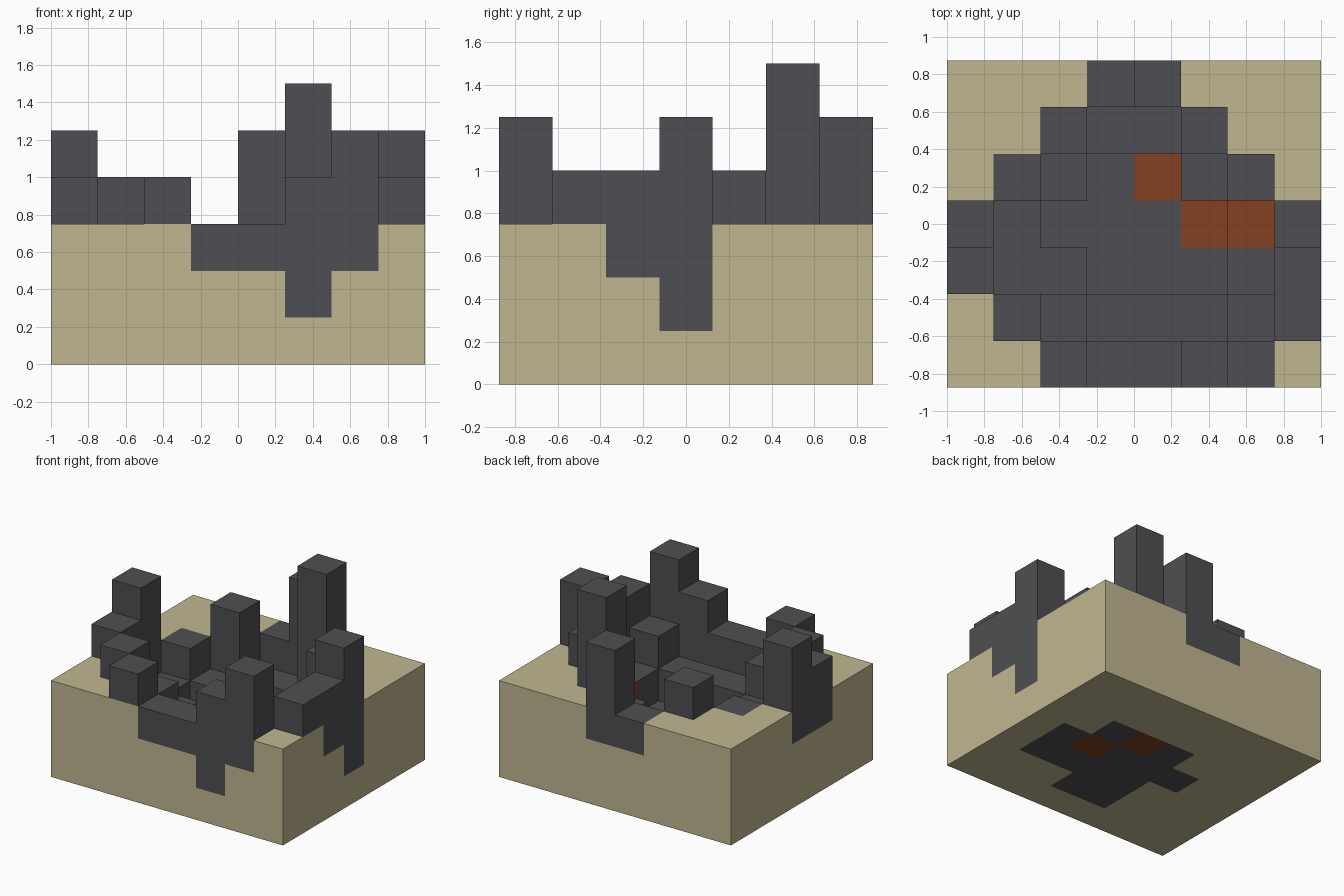
import bpy
import bmesh
from mathutils import Vector

cube = bpy.data.objects.get("Cube")
if cube:
    bpy.data.objects.remove(cube, do_unlink=True)

CELL = 0.25
COLS, ROWS, SAND_TOP = 8, 7, 3

# Rock columns, front row first: top level and lowest level of each cell
TOPS = ["..43345.", ".4322234", "42211124", "52111125",
        ".321124.", "..4226..", "...35..."]
BASES = ["..32212.", ".2100113", "21100002", "21000001",
         ".110001.", "..1111..", "...22..."]
EMBERS = [(4, 4, 0), (5, 3, 0), (6, 3, 1)]


def make_material(name, color):
    mat = bpy.data.materials.new(name)
    mat.use_nodes = True
    mat.diffuse_color = color
    mat.node_tree.nodes["Principled BSDF"].inputs["Base Color"].default_value = color
    return mat


# Fill the block grid with sand, rock and embers
grid = {}
for j in range(ROWS):
    for i in range(COLS):
        top, base = TOPS[j][i], BASES[j][i]
        if top == ".":
            top = base = SAND_TOP
        for k in range(int(top)):
            grid[i, j, k] = "rock_crater" if k >= int(base) else "sand_ground"
for cell in EMBERS:
    grid[cell] = "glowing_embers"


def build_part(name, mat):
    """Mesh the outer skin of all blocks that belong to one part."""
    bm = bmesh.new()
    corners = {}

    def corner(p):
        key = tuple(p)
        if key not in corners:
            corners[key] = bm.verts.new(((p[0] - COLS / 2) * CELL,
                                         (p[1] - ROWS / 2) * CELL,
                                         p[2] * CELL))
        return corners[key]

    for cell, part in grid.items():
        if part != name:
            continue
        for axis in range(3):
            u, v = Vector(), Vector()
            u[(axis + 1) % 3] = 1
            v[(axis + 2) % 3] = 1
            for side in (0, 1):
                step = Vector()
                step[axis] = 2 * side - 1
                if tuple(int(c) for c in Vector(cell) + step) in grid:
                    continue
                o = Vector(cell)
                o[axis] += side
                ring = [o, o + u, o + u + v, o + v]
                if not side:
                    ring.reverse()
                bm.faces.new([corner(p) for p in ring])

    mesh = bpy.data.meshes.new(name)
    bm.to_mesh(mesh)
    bm.free()
    mesh.materials.append(mat)
    bpy.context.collection.objects.link(bpy.data.objects.new(name, mesh))


build_part("sand_ground", make_material("sand", (0.53, 0.47, 0.28, 1)))
build_part("rock_crater", make_material("dark_rock", (0.078, 0.076, 0.085, 1)))
build_part("glowing_embers", make_material("ember_orange", (0.23, 0.052, 0.016, 1)))
